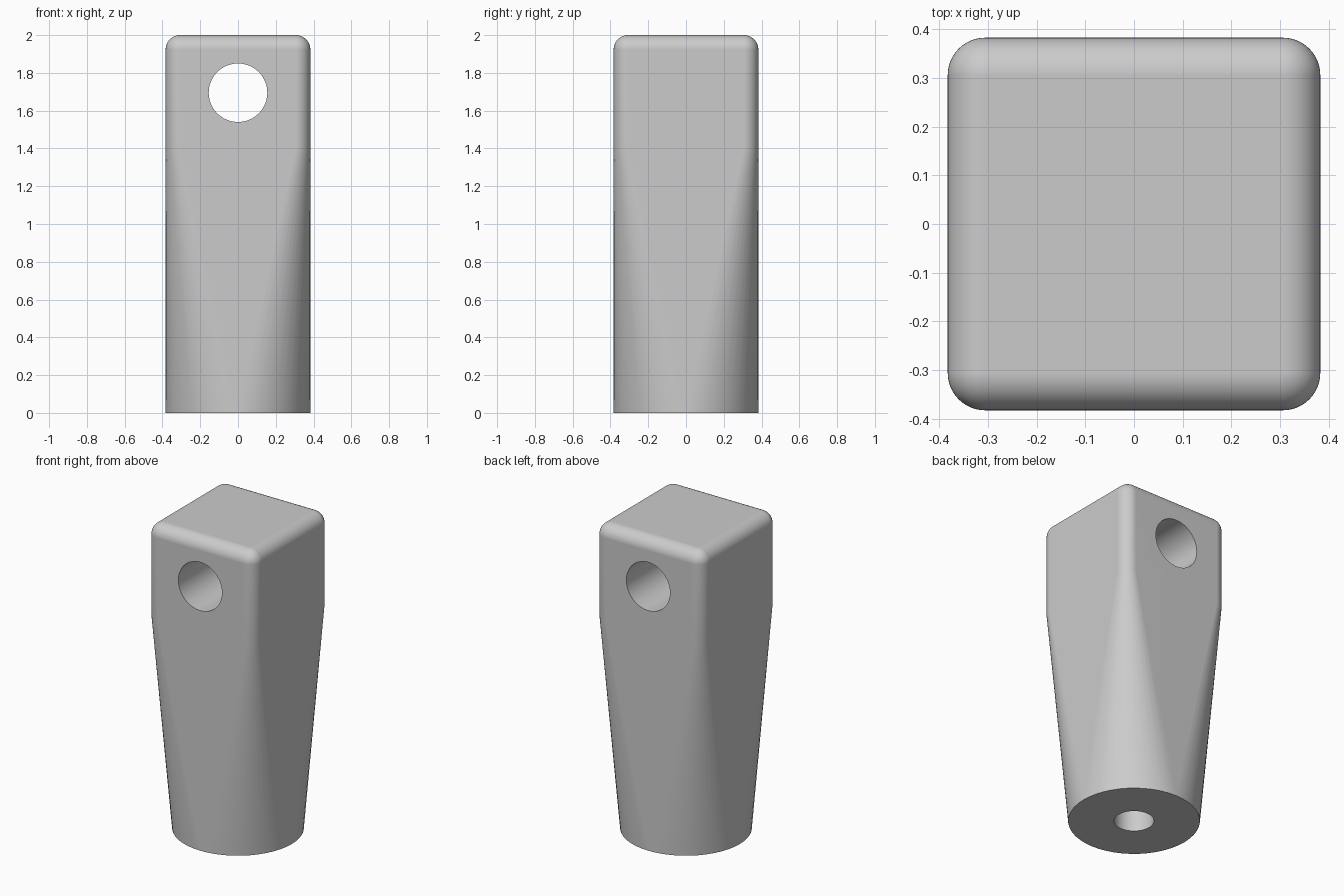
import bpy, bmesh
from math import sin, cos, pi
from mathutils import Matrix

cube = bpy.data.objects.get("Cube")
if cube:
    bpy.data.objects.remove(cube, do_unlink=True)

HALF, FILLET, HEIGHT, SHOULDER = 0.383, 0.077, 2.0, 1.4
ARC = 12  # segments per quarter turn

grey = bpy.data.materials.new("plain grey")
grey.use_nodes = True
colour = (0.6, 0.6, 0.6, 1)
grey.diffuse_color = colour
grey.node_tree.nodes["Principled BSDF"].inputs["Base Color"].default_value = colour


def make_object(name, bm):
    mesh = bpy.data.meshes.new(name)
    bm.to_mesh(mesh)
    bm.free()
    mesh.materials.append(grey)
    obj = bpy.data.objects.new(name, mesh)
    bpy.context.collection.objects.link(obj)
    return obj


def rounded_ring(bm, inset, radius, z):
    """Square of corner centres at +-inset, rounded by radius."""
    ring = []
    for q in range(4):
        mid = (q + 0.5) * pi / 2
        cx = inset if cos(mid) > 0 else -inset
        cy = inset if sin(mid) > 0 else -inset
        for i in range(ARC + 1):
            a = (q + i / ARC) * pi / 2
            ring.append(bm.verts.new((cx + radius * cos(a), cy + radius * sin(a), z)))
    return ring


def cylinder_cutter(name, radius, length, matrix):
    bm = bmesh.new()
    bmesh.ops.create_cone(bm, cap_ends=True, segments=64, radius1=radius,
                          radius2=radius, depth=length, matrix=matrix)
    cutter = make_object(name, bm)
    cutter.hide_render = True
    return cutter


# Body: round foot lofted to a rounded square, with a rolled top edge
inset = HALF - FILLET
sections = [(0, HALF, 0), (inset, FILLET, SHOULDER)]
for i in range(ARC + 1):
    a = i / ARC * pi / 2
    sections.append((inset, FILLET * cos(a), HEIGHT - FILLET + FILLET * sin(a)))

bm = bmesh.new()
rings = [rounded_ring(bm, *s) for s in sections]
for low, high in zip(rings, rings[1:]):
    for i in range(len(low)):
        j = (i + 1) % len(low)
        bm.faces.new((low[i], low[j], high[j], high[i]))
bm.faces.new(rings[0][::-1])
bm.faces.new(rings[-1])
bmesh.ops.remove_doubles(bm, verts=bm.verts, dist=1e-5)
bmesh.ops.recalc_face_normals(bm, faces=bm.faces)
body = make_object("tapered_post", bm)

# Cross hole through front and back, and blind bore in the foot
cutters = [
    cylinder_cutter("cross_hole_cutter", 0.155, 2,
                    Matrix.Translation((0, 0, 1.695)) @ Matrix.Rotation(pi / 2, 4, "X")),
    cylinder_cutter("foot_bore_cutter", 0.116, 1.6, Matrix.Identity(4)),
]
bpy.ops.object.select_all(action="DESELECT")
bpy.context.view_layer.objects.active = body
body.select_set(True)
for cutter in cutters:
    cut = body.modifiers.new(cutter.name, "BOOLEAN")
    cut.operation = "DIFFERENCE"
    cut.solver = "EXACT"
    cut.object = cutter
    bpy.ops.object.modifier_apply(modifier=cut.name)
    bpy.data.objects.remove(cutter, do_unlink=True)

# Smooth curves, crisp rims and flat panels
bpy.ops.object.shade_smooth_by_angle(angle=pi / 6)
normals = body.modifiers.new("flat_panels", "WEIGHTED_NORMAL")
normals.keep_sharp = True
